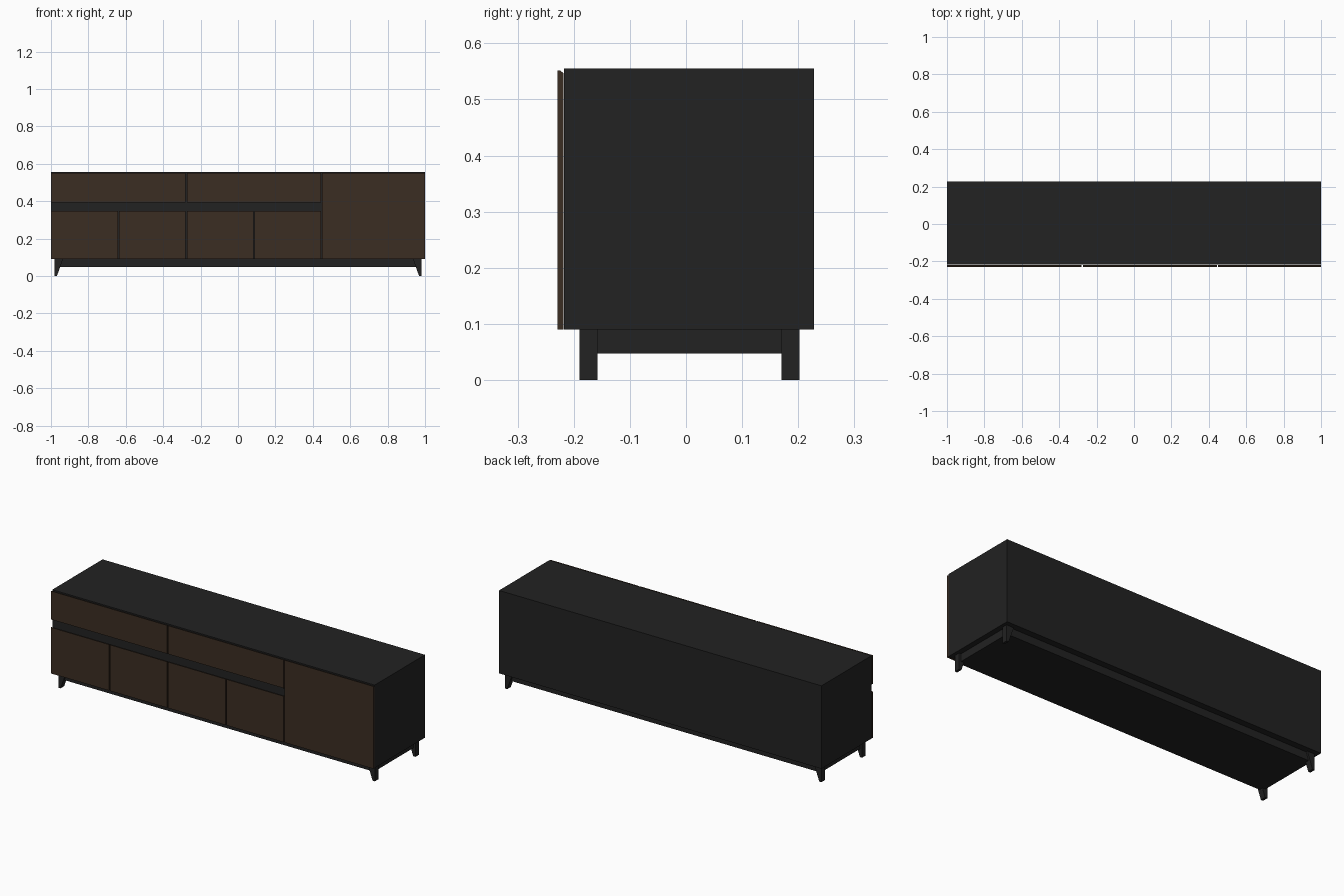
import bpy, bmesh

if "Cube" in bpy.data.objects:
    bpy.data.objects.remove(bpy.data.objects["Cube"])


def mat(name, rgb):
    m = bpy.data.materials.new(name)
    m.diffuse_color = (*rgb, 1)
    m.use_nodes = True
    m.node_tree.nodes["Principled BSDF"].inputs["Base Color"].default_value = m.diffuse_color
    return m


charcoal = mat("charcoal", (0.016, 0.016, 0.016))
walnut = mat("dark walnut", (0.044, 0.026, 0.016))


def prism(name, profile, axis, a, b, material):
    """Extrude a 2D profile along x (profile = y,z) or y (profile = x,z)."""
    bm = bmesh.new()
    put = (lambda p, t: (t, p[0], p[1])) if axis == "x" else (lambda p, t: (p[0], t, p[1]))
    face = bm.faces.new([bm.verts.new(put(p, a)) for p in profile])
    out = bmesh.ops.extrude_face_region(bm, geom=[face])
    d = (b - a, 0, 0) if axis == "x" else (0, b - a, 0)
    bmesh.ops.translate(bm, vec=d, verts=[v for v in out["geom"] if isinstance(v, bmesh.types.BMVert)])
    bmesh.ops.recalc_face_normals(bm, faces=bm.faces)
    me = bpy.data.meshes.new(name)
    bm.to_mesh(me)
    bm.free()
    me.materials.append(material)
    ob = bpy.data.objects.new(name, me)
    bpy.context.collection.objects.link(ob)
    return ob


def box(name, x0, x1, y0, y1, z0, z1, material):
    return prism(name, [(y0, z0), (y1, z0), (y1, z1), (y0, z1)], "x", x0, x1, material)


# Cabinet body and recessed plinth
box("cabinet_body", -1, 1, -0.217, 0.228, 0.09, 0.555, charcoal)
box("plinth", -0.97, 0.97, -0.18, 0.192, 0.047, 0.09, charcoal)


# Front panels, back top edge chamfered as a finger pull
def panel(name, x0, x1, z0, z1):
    yf, yb = -0.229, -0.2185
    prism(name, [(yf, z0), (yb, z0), (yb, z1 - 0.005), (yf + 0.004, z1), (yf, z1)],
          "x", x0, x1, walnut)


G = 0.003  # half gap between panels
cuts = [-1, -0.638, -0.277, 0.085, 0.447]
for i in range(4):
    panel(f"lower_door_{i + 1}", cuts[i] + (G if i else 0), cuts[i + 1] - G, 0.09, 0.348)
for i in range(2):
    panel(f"drawer_front_{i + 1}", cuts[2 * i] + (G if i else 0), cuts[2 * i + 2] - G, 0.393, 0.552)
panel("tall_door", 0.447 + G, 1, 0.09, 0.552)

# Tapered legs: straight outside, sloping inside
for sx, side in ((-1, "left"), (1, "right")):
    for y0, y1, end in ((-0.19, -0.158, "front"), (0.17, 0.202, "back")):
        prism(f"{end}_{side}_leg",
              [(sx * 0.936, 0.09), (sx * 0.968, 0), (sx * 0.982, 0), (sx * 0.982, 0.09)],
              "y", y0, y1, charcoal)
